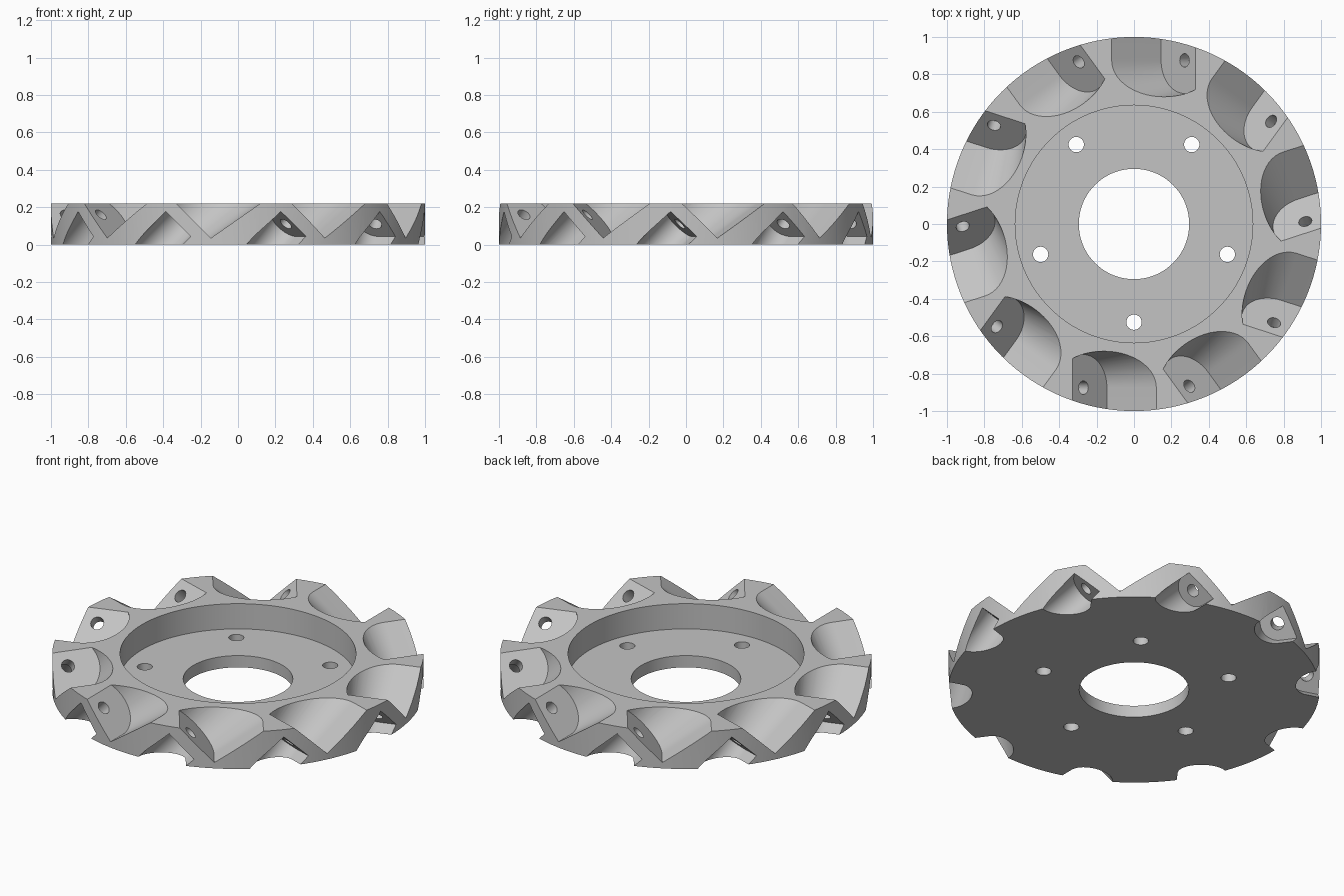
import bpy, bmesh, math
from mathutils import Vector, Matrix

if "Cube" in bpy.data.objects:
    bpy.data.objects.remove(bpy.data.objects["Cube"])

H = 0.22            # plate thickness
SLOT_S = 0.875      # radial position of the roller axes
D = math.sqrt(0.5)
AXIS = Vector((D, 0, D))       # roller axis, tilted 45 degrees
SLOPE = Vector((D, 0, -D))     # down the bracket face
OUT = Vector((0, -1, 0))       # radially outward


def make_object(name, bm):
    bmesh.ops.recalc_face_normals(bm, faces=bm.faces)
    mesh = bpy.data.meshes.new(name)
    bm.to_mesh(mesh)
    bm.free()
    ob = bpy.data.objects.new(name, mesh)
    bpy.context.collection.objects.link(ob)
    return ob


def loft(name, a, b):
    """Closed solid between two matching rings of points."""
    bm = bmesh.new()
    va = [bm.verts.new(p) for p in a]
    vb = [bm.verts.new(p) for p in b]
    n = len(va)
    bm.faces.new(va)
    bm.faces.new(vb)
    for i in range(n):
        j = (i + 1) % n
        bm.faces.new((va[i], va[j], vb[j], vb[i]))
    return make_object(name, bm)


def u_ring(origin, axis, w, r, n=32):
    """U-shaped slot section, round towards the hub and open at the rim."""
    pts = [(r * math.cos(math.pi * i / n), SLOT_S - r * math.sin(math.pi * i / n))
           for i in range(n + 1)]
    pts += [(-r, 1.2), (r, 1.2)]
    return [origin + axis * w + SLOPE * v + OUT * s for v, s in pts]


def circle_ring(center, x, y, r, n=32):
    return [center + x * (r * math.cos(2 * math.pi * i / n))
            + y * (r * math.sin(2 * math.pi * i / n)) for i in range(n)]


def cut(target, cutter):
    cutter.hide_render = True
    mod = target.modifiers.new("cut", 'BOOLEAN')
    mod.operation = 'DIFFERENCE'
    mod.solver = 'EXACT'
    mod.object = cutter
    bpy.context.view_layer.objects.active = target
    bpy.ops.object.modifier_apply(modifier=mod.name)
    bpy.data.objects.remove(cutter)


# Hub plate: turned profile with centre bore and recessed top
profile = [(0.295, 0), (1, 0), (1, H), (0.635, H), (0.635, 0.07), (0.295, 0.07)]
SEG = 128
bm = bmesh.new()
rings = []
for k in range(SEG):
    a = 2 * math.pi * k / SEG
    rings.append([bm.verts.new((r * math.cos(a), r * math.sin(a), z)) for r, z in profile])
for k in range(SEG):
    p, q = rings[k], rings[(k + 1) % SEG]
    for i in range(len(profile)):
        j = (i + 1) % len(profile)
        bm.faces.new((p[i], p[j], q[j], q[i]))
plate = make_object("roller_hub_plate", bm)

# Five bolt holes through the recessed floor
X, Y, Z = Vector((1, 0, 0)), Vector((0, 1, 0)), Vector((0, 0, 1))
for k in range(5):
    a = math.radians(270 + 72 * k)
    c = Vector((0.525 * math.cos(a), 0.525 * math.sin(a), 0))
    cut(plate, loft("bolt_cutter", circle_ring(c - Z * 0.1, X, Y, 0.041),
                    circle_ring(c + Z * 0.15, X, Y, 0.041)))

# Ten slanted brackets: tapered slot above, round slot below, pin hole between
upper = Vector((-0.27, 0, 0.16))
lower = Vector((-0.32, 0, 0.11))
taper = math.tan(math.radians(10))
for k in range(10):
    rot = Matrix.Rotation(math.radians(36 * k), 4, 'Z')
    pin = upper + OUT * SLOT_S
    solids = [
        (u_ring(upper, AXIS, 0, 0.177), u_ring(upper, AXIS, 0.45, 0.177 + 0.45 * taper)),
        (u_ring(lower, -AXIS, 0, 0.094), u_ring(lower, -AXIS, 0.4, 0.094)),
        (circle_ring(pin - AXIS * 0.12, SLOPE, OUT, 0.036),
         circle_ring(pin + AXIS * 0.05, SLOPE, OUT, 0.036)),
    ]
    for a, b in solids:
        cut(plate, loft("slot_cutter", [rot @ p for p in a], [rot @ p for p in b]))

# Single grey colour
grey = bpy.data.materials.new("plain grey")
grey.diffuse_color = (0.55, 0.55, 0.55, 1)
grey.use_nodes = True
grey.node_tree.nodes["Principled BSDF"].inputs["Base Color"].default_value = grey.diffuse_color
plate.data.materials.clear()
plate.data.materials.append(grey)
for f in plate.data.polygons:
    f.material_index = 0

bpy.ops.object.select_all(action='DESELECT')
plate.select_set(True)
bpy.context.view_layer.objects.active = plate
bpy.ops.object.shade_smooth_by_angle(angle=math.radians(25))
